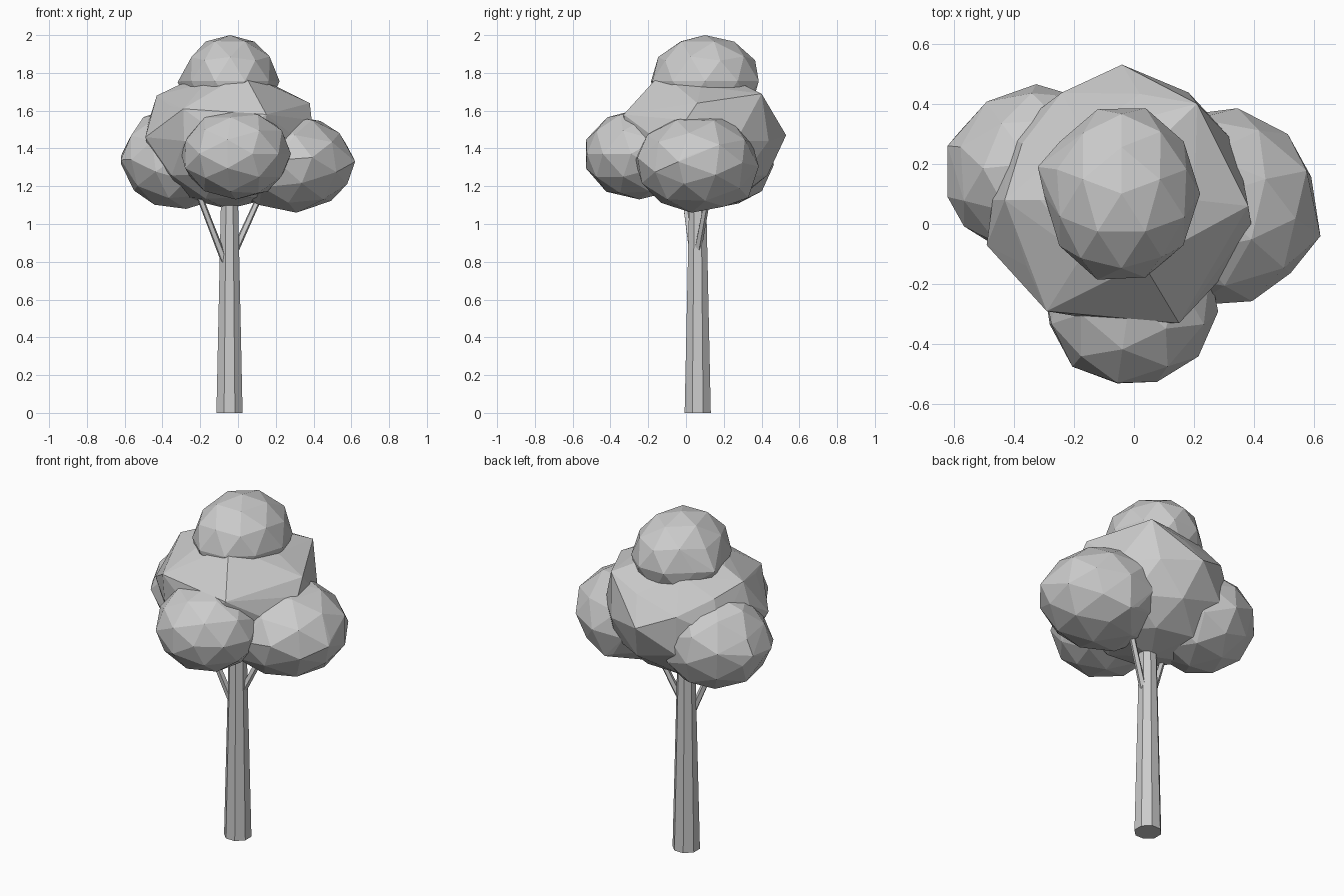
import bpy
import bmesh
import random
from math import radians
from mathutils import Euler, Vector

cube = bpy.data.objects.get("Cube")
if cube:
    bpy.data.objects.remove(cube, do_unlink=True)

# One plain grey for the whole tree
grey = bpy.data.materials.new("plain grey")
grey.use_nodes = True
colour = (0.6, 0.6, 0.6, 1)
grey.diffuse_color = colour
grey.node_tree.nodes["Principled BSDF"].inputs["Base Color"].default_value = colour


def finish(name, bm):
    """Turn a bmesh into a flat shaded object."""
    bmesh.ops.recalc_face_normals(bm, faces=bm.faces)
    mesh = bpy.data.meshes.new(name)
    bm.to_mesh(mesh)
    bm.free()
    mesh.materials.append(grey)
    obj = bpy.data.objects.new(name, mesh)
    bpy.context.collection.objects.link(obj)
    return obj


def foliage(name, low, high, turn, seed, peaks=()):
    """Faceted, uneven ball fitted between two corners, with a few peaks."""
    rng = random.Random(seed)
    ball = bmesh.new()
    bmesh.ops.create_icosphere(ball, subdivisions=2, radius=1)
    rot = Euler([radians(a) for a in turn]).to_matrix()
    points = [rot @ v.co * rng.uniform(0.98, 1.02) for v in ball.verts]
    ball.free()
    for axis in range(3):
        values = [p[axis] for p in points]
        least, span = min(values), max(values) - min(values)
        for p in points:
            t = (p[axis] - least) / span
            p[axis] = low[axis] + t * (high[axis] - low[axis])
    # The outer skin of the ball and its peaks
    bm = bmesh.new()
    for p in points + [Vector(p) for p in peaks]:
        bm.verts.new(p)
    bmesh.ops.convex_hull(bm, input=bm.verts)
    loose = [v for v in bm.verts if not v.link_faces]
    bmesh.ops.delete(bm, geom=loose, context='VERTS')
    return finish(name, bm)


def limb(name, start, end, r_start, r_end, sides, twist=0):
    """Tapered prism between two points."""
    start, end = Vector(start), Vector(end)
    axis = end - start
    bm = bmesh.new()
    bmesh.ops.create_cone(bm, cap_ends=True, segments=sides, radius1=r_start,
                          radius2=r_end, depth=axis.length)
    spin = Euler((0, 0, radians(twist))).to_matrix()
    aim = Vector((0, 0, 1)).rotation_difference(axis).to_matrix()
    for v in bm.verts:
        v.co = aim @ spin @ v.co + (start + end) / 2
    return finish(name, bm)


# Trunk and its two branches
limb("trunk", (-0.045, 0.062, 0), (-0.045, 0.062, 1.25), 0.075, 0.046, 8, 22.5)
limb("right_branch", (-0.07, 0.04, 0.8), (-0.24, -0.02, 1.24), 0.02, 0.016, 5)
limb("left_branch", (-0.02, 0.06, 0.85), (0.13, 0.12, 1.18), 0.02, 0.016, 5)

# Foliage clumps
foliage("main_foliage", (-0.47, -0.33, 1.08), (0.37, 0.49, 1.81), (-90, 0, 0), 4,
        [(-0.04, 0.53, 1.47), (0.38, 0.06, 1.64), (0.39, 0, 1.55),
         (-0.49, -0.07, 1.46), (-0.29, -0.29, 1.61), (0.15, -0.33, 1.58),
         (0.21, 0.4, 1.69), (-0.43, 0.08, 1.68), (0.03, -0.13, 1.8)])
foliage("top_foliage", (-0.3, -0.185, 1.51), (0.22, 0.385, 2.0), (0, 0, 18), 7,
        [(-0.32, 0.19, 1.75)])
foliage("front_foliage", (-0.3, -0.53, 1.13), (0.28, 0.04, 1.61), (90, 0, 18), 2)
foliage("right_foliage", (-0.62, -0.13, 1.08), (0, 0.465, 1.62), (10, 25, 40), 5,
        [(-0.62, 0.09, 1.34), (-0.62, 0.26, 1.36)])
foliage("left_foliage", (-0.06, -0.27, 1.06), (0.61, 0.385, 1.58), (25, -15, 5), 9,
        [(0.62, -0.04, 1.33), (0.24, 0.23, 1.57), (0.3, 0.33, 1.14)])
